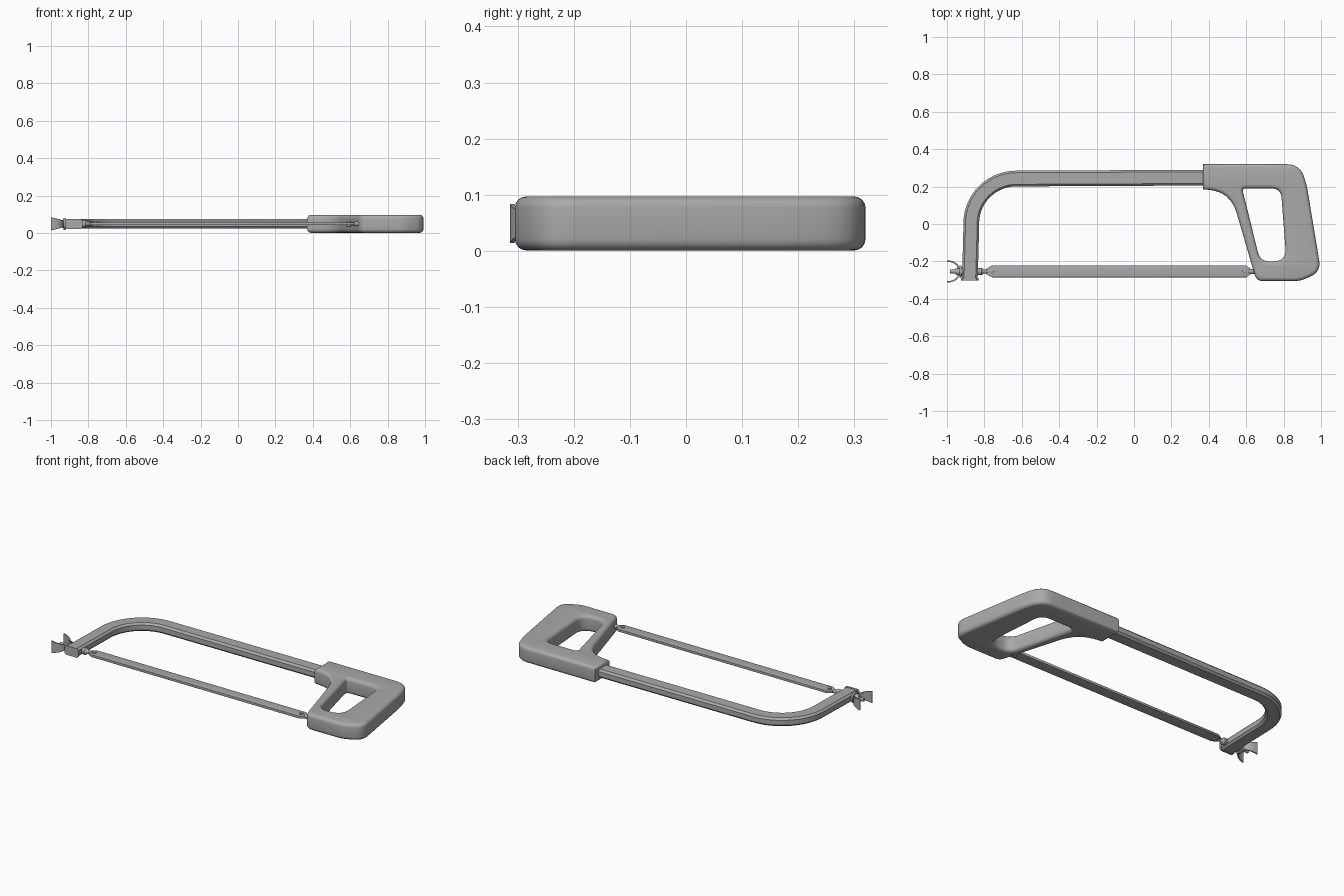
import bpy, bmesh, math
from mathutils import Vector, Matrix

cube = bpy.data.objects.get("Cube")
if cube:
    bpy.data.objects.remove(cube, do_unlink=True)

MID = 0.049          # height of the saw's centre plane
BLADE_Y = -0.254     # line of the blade and its fittings

steel = bpy.data.materials.new("plain grey")
steel.use_nodes = True
GREY = (0.4, 0.4, 0.4, 1)
steel.diffuse_color = GREY
steel.node_tree.nodes["Principled BSDF"].inputs["Base Color"].default_value = GREY


def add(name, bm, angle=35):
    """Turn a bmesh into a named, shaded object."""
    bmesh.ops.recalc_face_normals(bm, faces=bm.faces)
    mesh = bpy.data.meshes.new(name)
    bm.to_mesh(mesh)
    bm.free()
    mesh.materials.append(steel)
    ob = bpy.data.objects.new(name, mesh)
    bpy.context.collection.objects.link(ob)
    bpy.ops.object.select_all(action="DESELECT")
    ob.select_set(True)
    bpy.context.view_layer.objects.active = ob
    bpy.ops.object.shade_smooth_by_angle(angle=math.radians(angle))
    return ob


def rounded(corners, steps=6):
    """Outline with each (x, y, cut) corner replaced by a smooth curve."""
    out = []
    for i, (x, y, cut) in enumerate(corners):
        p = Vector((x, y))
        if cut == 0:
            out.append(p)
            continue
        a = p + (Vector(corners[i - 1][:2]) - p).normalized() * cut
        b = p + (Vector(corners[(i + 1) % len(corners)][:2]) - p).normalized() * cut
        for k in range(steps + 1):
            t = k / steps
            out.append(a * (1 - t) ** 2 + p * 2 * t * (1 - t) + b * t * t)
    return out


def slab(name, outlines, half, bevel):
    """Filled outline with holes, thickened and rounded at the rim."""
    cu = bpy.data.curves.new(name, "CURVE")
    cu.dimensions, cu.fill_mode = "2D", "BOTH"
    cu.extrude, cu.bevel_depth = half - bevel, bevel
    cu.offset, cu.bevel_resolution = -bevel, 3
    for pts in outlines:
        sp = cu.splines.new("POLY")
        sp.points.add(len(pts) - 1)
        sp.use_cyclic_u = True
        for q, p in zip(sp.points, pts):
            q.co = (p.x, p.y, 0, 1)
    tmp = bpy.data.objects.new(name + "_outline", cu)
    bpy.context.collection.objects.link(tmp)
    dg = bpy.context.evaluated_depsgraph_get()
    mesh = bpy.data.meshes.new_from_object(tmp.evaluated_get(dg))
    bpy.data.objects.remove(tmp, do_unlink=True)
    bm = bmesh.new()
    bm.from_mesh(mesh)
    bpy.data.meshes.remove(mesh)
    bmesh.ops.remove_doubles(bm, verts=bm.verts, dist=1e-5)
    bmesh.ops.translate(bm, verts=bm.verts, vec=(0, 0, MID))
    return add(name, bm, 50)


def sweep(name, path, section):
    """Sweep an (across, up) section along a flat path."""
    bm = bmesh.new()
    rings = []
    for i, p in enumerate(path):
        d = (path[min(i + 1, len(path) - 1)] - path[max(i - 1, 0)]).normalized()
        n = Vector((-d.y, d.x))
        rings.append([bm.verts.new((p.x + n.x * u, p.y + n.y * u, MID + v))
                      for u, v in section])
    m = len(section)
    for a, b in zip(rings, rings[1:]):
        for k in range(m):
            bm.faces.new((a[k], a[(k + 1) % m], b[(k + 1) % m], b[k]))
    bm.faces.new(rings[0])
    bm.faces.new(rings[-1])
    return add(name, bm)


def chamfered(w, h, c):
    return [(w, h - c), (w - c, h), (c - w, h), (-w, h - c),
            (-w, c - h), (c - w, -h), (w - c, -h), (w, c - h)]


def lathe(name, profile, axis="X", at=(0, BLADE_Y, MID), sides=16):
    """Turned part from (position, radius) pairs along an axis."""
    bm = bmesh.new()
    rings = []
    for t, r in profile:
        ring = []
        for k in range(sides):
            a = math.tau * k / sides
            c, s = r * math.cos(a), r * math.sin(a)
            v = Vector((t, c, s)) if axis == "X" else Vector((c, s, t))
            ring.append(bm.verts.new(v + Vector(at)))
        rings.append(ring)
    for a, b in zip(rings, rings[1:]):
        for k in range(sides):
            j = (k + 1) % sides
            bm.faces.new((a[k], a[j], b[j], b[k]))
    bm.faces.new(rings[0])
    bm.faces.new(rings[-1])
    return add(name, bm)


# Closed grip handle with a finger opening
grip = [(0.37, 0.32, 0), (0.89, 0.32, 0.075), (0.925, 0.2, 0.03),
        (1.0, -0.255, 0.06), (0.89, -0.305, 0.035), (0.655, -0.305, 0.035),
        (0.63, -0.22, 0.03), (0.515, 0.175, 0.12), (0.37, 0.185, 0)]
opening = [(0.578, 0.19, 0.02), (0.785, 0.19, 0.05), (0.815, -0.2, 0.07),
           (0.675, -0.2, 0.05)]
slab("handle", [rounded(grip), rounded(opening)], 0.048, 0.02)

# Bent frame bar
path = [Vector((-0.878, -0.3)), Vector((-0.872, -0.1))]
for k in range(15):
    a = math.pi * (1 - 0.5 * k / 14)
    path.append(Vector((-0.63 + 0.24 * math.cos(a), 0.003 + 0.24 * math.sin(a))))
path.append(Vector((0.42, 0.248)))
sweep("frame", path, chamfered(0.042, 0.025, 0.011))
sweep("frame_end_cap", [Vector((-0.878, -0.302)), Vector((-0.878, -0.29))],
      chamfered(0.046, 0.027, 0.01))

# Blade with tapered ends, and the pins that hold it
blade = [(-0.79, -0.24, 0), (-0.76, -0.222, 0), (0.6, -0.222, 0),
         (0.625, -0.24, 0), (0.625, -0.268, 0), (0.6, -0.285, 0),
         (-0.76, -0.285, 0), (-0.79, -0.268, 0)]
slab("blade", [rounded(blade)], 0.007, 0.001)
for label, x in (("front", -0.76), ("rear", 0.592)):
    lathe(label + "_blade_pin", [(-0.016, 0.008), (-0.014, 0.011),
          (0.014, 0.011), (0.016, 0.008)], "Z", (x, BLADE_Y, MID), 12)

# Tension bolts joining the blade to the frame and the handle
lathe("front_bolt", [(-0.985, 0.01), (-0.845, 0.01), (-0.83, 0.02),
                     (-0.815, 0.02), (-0.805, 0.012), (-0.775, 0.009)])
lathe("rear_bolt", [(0.605, 0.008), (0.625, 0.013), (0.645, 0.013), (0.68, 0.013)])

# Wing nut: hub, washer and two flaring curved wings
lathe("wing_nut_hub", [(-0.955, 0.015), (-0.93, 0.024), (-0.915, 0.024)])
lathe("wing_nut_washer", [(-0.933, 0.032), (-0.922, 0.032)])
for label, side in (("upper", 1), ("lower", -1)):
    bm = bmesh.new()
    rings = []
    for k in range(9):
        t = k / 8
        a = t * math.pi / 2
        x, y = -0.938 - 0.062 * (1 - math.cos(a)), 0.015 + 0.041 * math.sin(a)
        n = Vector((math.cos(a), math.sin(a))) * 0.004
        h = 0.013 + 0.022 * t
        rings.append([bm.verts.new((x + s * n.x, BLADE_Y + side * (y + s * n.y), MID + v))
                      for s, v in ((1, h), (-1, h), (-1, -h), (1, -h))])
    for a, b in zip(rings, rings[1:]):
        for k in range(4):
            j = (k + 1) % 4
            bm.faces.new((a[k], a[j], b[j], b[k]))
    bm.faces.new(rings[0])
    bm.faces.new(rings[-1])
    add(label + "_wing", bm)
